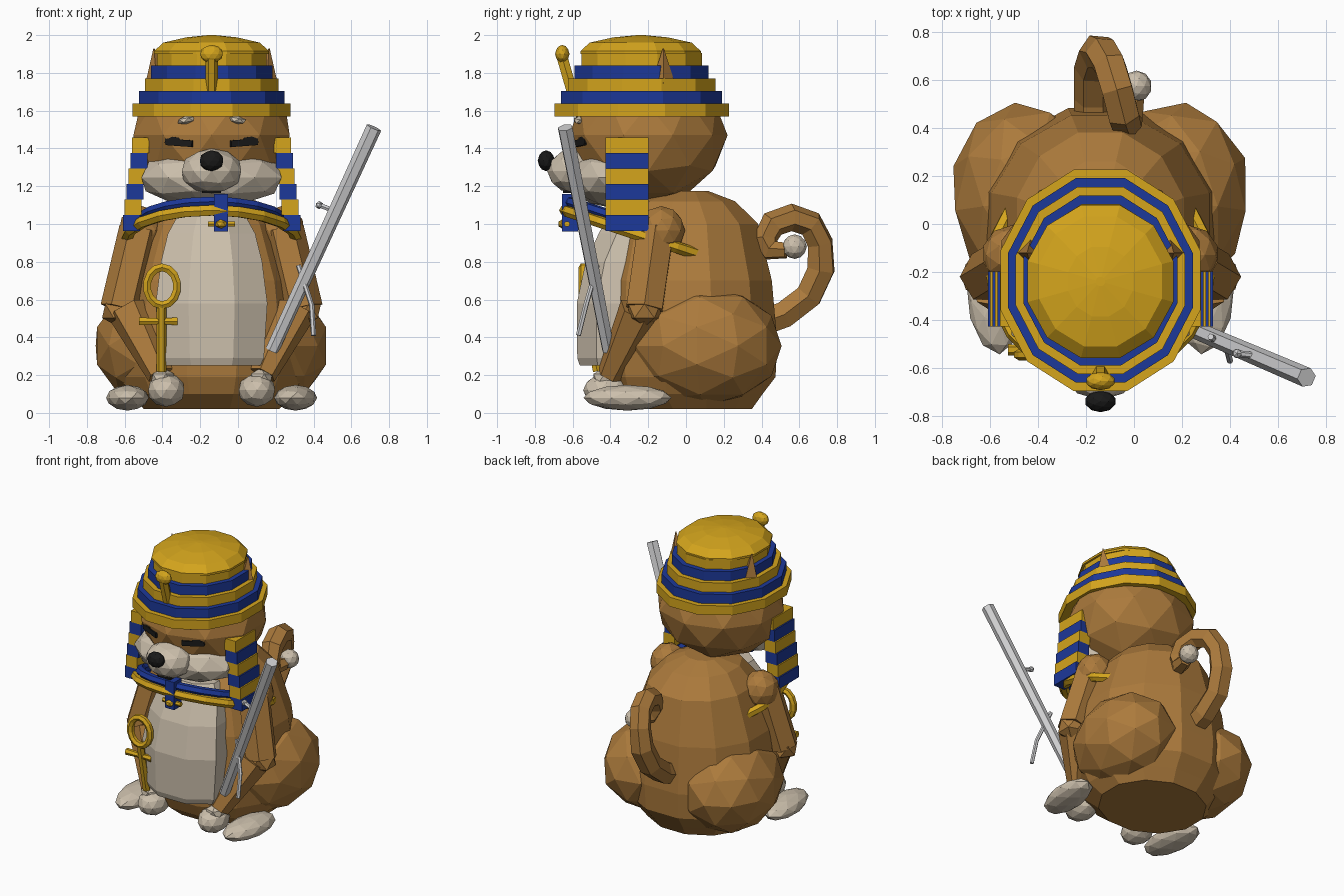
import bpy, bmesh
from math import sin, cos, pi, radians

cube = bpy.data.objects.get("Cube")
if cube:
    bpy.data.objects.remove(cube)

MID = -0.14  # centre line of the animal


def material(name, rgb):
    m = bpy.data.materials.new(name)
    m.use_nodes = True
    m.diffuse_color = (*rgb, 1)
    m.node_tree.nodes["Principled BSDF"].inputs["Base Color"].default_value = (*rgb, 1)
    return m


BROWN = material("brown fur", (0.41, 0.195, 0.045))
CREAM = material("cream fur", (0.60, 0.52, 0.41))
GOLD = material("gold", (0.66, 0.375, 0.012))
BLUE = material("royal blue", (0.012, 0.04, 0.32))
BLACK = material("black", (0.01, 0.01, 0.01))
STEEL = material("grey metal", (0.63, 0.63, 0.64))


def finish(name, bm, mat):
    bmesh.ops.recalc_face_normals(bm, faces=bm.faces)
    me = bpy.data.meshes.new(name)
    bm.to_mesh(me)
    bm.free()
    me.materials.append(mat)
    ob = bpy.data.objects.new(name, me)
    bpy.context.collection.objects.link(ob)
    return ob


def place(ob, at, size, turn):
    ob.location = (MID + at[0], at[1], at[2])
    ob.scale = size
    ob.rotation_euler = [radians(a) for a in turn]


def ball(name, at, size, mat, detail=2, turn=(0, 0, 0)):
    """Faceted ellipsoid; x is measured from the centre line."""
    bm = bmesh.new()
    bmesh.ops.create_icosphere(bm, subdivisions=detail, radius=1)
    place(finish(name, bm, mat), at, size, turn)


def box(name, at, size, mat, turn=(0, 0, 0)):
    bm = bmesh.new()
    bmesh.ops.create_cube(bm, size=1)
    place(finish(name, bm, mat), at, size, turn)


def loft(name, rings, sides, mat):
    """Skin elliptical rings given as (z, centre y, x radius, y radius)."""
    bm = bmesh.new()
    loops = []
    angles = [2 * pi * (i + 0.5) / sides for i in range(sides)]
    for z, cy, rx, ry in rings:
        loops.append([bm.verts.new((MID + rx * sin(a), cy - ry * cos(a), z)) for a in angles])
    for low, high in zip(loops, loops[1:]):
        for i in range(sides):
            j = (i + 1) % sides
            bm.faces.new((low[i], low[j], high[j], high[i]))
    bm.faces.new(loops[0])
    bm.faces.new(loops[-1])
    finish(name, bm, mat)


def tube(name, points, radius, mat, radii=None, closed=False, res=1):
    """Straight-edged pipe along points, x measured from the centre line."""
    cu = bpy.data.curves.new(name, "CURVE")
    cu.dimensions = "3D"
    cu.bevel_depth = radius
    cu.bevel_resolution = res
    cu.use_fill_caps = True
    sp = cu.splines.new("POLY")
    sp.points.add(len(points) - 1)
    for i, p in enumerate(points):
        sp.points[i].co = (MID + p[0], p[1], p[2], 1)
        sp.points[i].radius = radii[i] if radii else 1
    sp.use_cyclic_u = closed
    sp.use_smooth = False
    cu.materials.append(mat)
    ob = bpy.data.objects.new(name, cu)
    bpy.context.collection.objects.link(ob)
    bpy.ops.object.select_all(action="DESELECT")
    ob.select_set(True)
    bpy.context.view_layer.objects.active = ob
    bpy.ops.object.convert(target="MESH")


# Body and belly
loft("body", [(0.02, 0.02, 0.37, 0.34), (0.1, 0.0, 0.45, 0.42), (0.19, 0.015, 0.5, 0.475),
              (0.37, 0.015, 0.52, 0.485), (0.7, 0.01, 0.47, 0.46), (1.0, 0.01, 0.36, 0.385),
              (1.12, 0.0, 0.25, 0.27), (1.175, 0.02, 0.12, 0.1)], 12, BROWN)
loft("belly", [(0.25, -0.4, 0.28, 0.175), (0.29, -0.4, 0.3, 0.19), (0.58, -0.4, 0.32, 0.193),
               (0.8, -0.36, 0.29, 0.185), (0.95, -0.3, 0.25, 0.175), (1.05, -0.27, 0.19, 0.15)], 8, CREAM)

# Limbs
for s, side in ((-1, "right"), (1, "left")):
    ball(side + "_thigh", (s * 0.3, 0.1, 0.355), (0.325, 0.32, 0.41), BROWN, 2, (90, 0, s * -8))
    ball(side + "_foot", (s * 0.445, -0.31, 0.08), (0.112, 0.235, 0.068), CREAM, 2, (0, 0, s * -6))
    ball(side + "_shoulder", (s * 0.37, -0.13, 0.965), (0.125, 0.125, 0.13), BROWN)
    tube(side + "_upper_arm", [(s * 0.38, -0.16, 0.97), (s * 0.48, -0.22, 0.55)], 0.11, BROWN)
    ball(side + "_elbow", (s * 0.49, -0.22, 0.54), (0.1, 0.1, 0.085), BROWN, 1)
    tube(side + "_forearm", [(s * 0.43, -0.24, 0.54), (s * 0.27, -0.4, 0.2)], 0.12, BROWN, (1, 0.6))
    ball(side + "_wrist", (s * 0.26, -0.43, 0.18), (0.07, 0.07, 0.06), CREAM, 1)
    ball(side + "_front_paw", (s * 0.24, -0.42, 0.12), (0.1, 0.125, 0.088), CREAM)

# Tail, curling forward to a pale tip
tube("tail", [(-0.03, 0.38, 0.47), (-0.03, 0.52, 0.52), (-0.03, 0.65, 0.62), (-0.01, 0.715, 0.76),
              (0.01, 0.71, 0.9), (0.04, 0.66, 1.0), (0.07, 0.56, 1.035), (0.095, 0.46, 1.0),
              (0.105, 0.42, 0.92), (0.12, 0.45, 0.86), (0.14, 0.53, 0.86)], 0.073, BROWN,
     [1.1] * 4 + [1] * 4 + [0.95, 0.8, 0.6])
ball("tail_tip", (0.15, 0.575, 0.88), (0.065, 0.065, 0.065), CREAM)

# Head and face
ball("head", (0, -0.2, 1.47), (0.435, 0.42, 0.36), BROWN)
ball("cheeks", (0, -0.39, 1.245), (0.39, 0.235, 0.16), CREAM)
ball("snout", (0, -0.585, 1.28), (0.165, 0.15, 0.12), CREAM)
ball("nose", (0, -0.74, 1.335), (0.065, 0.045, 0.055), BLACK)
box("mouth", (0, -0.6, 1.17), (0.1, 0.1, 0.012), BLACK)
for s, side in ((-1, "right"), (1, "left")):
    box(side + "_eye", (s * 0.165, -0.545, 1.43), (0.15, 0.05, 0.035), BLACK, (0, s * -4, s * 22))
    box(side + "_eye_corner", (s * 0.2, -0.53, 1.442), (0.08, 0.05, 0.04), BLACK, (0, s * -8, s * 22))
    ball(side + "_eyebrow", (s * 0.135, -0.56, 1.55), (0.052, 0.04, 0.022), CREAM, 1, (0, s * 10, 0))
    tube(side + "_ear", [(s * 0.29, -0.12, 1.75), (s * 0.305, -0.12, 1.93)], 0.06, BROWN, (1, 0.05), res=0)

# Headdress: stacked bands stepping inward under a low dome
for i in range(5):
    z, rx, ry = 1.57 + 0.067 * i, 0.432 - 0.033 * i, 0.478 - 0.037 * i
    loft("headdress_band_%d" % (i + 1), [(z, -0.235, rx, ry), (z + 0.067, -0.235, rx, ry)],
         12, BLUE if i % 2 else GOLD)
loft("headdress_dome", [(1.9, -0.24, 0.315, 0.33), (1.915, -0.24, 0.315, 0.33), (1.96, -0.24, 0.265, 0.28),
                        (1.988, -0.24, 0.14, 0.15), (2.0, -0.24, 0.02, 0.02)], 12, GOLD)
tube("headdress_stem", [(0, -0.6, 1.69), (0, -0.655, 1.88)], 0.033, GOLD)
ball("headdress_knob", (0, -0.655, 1.9), (0.062, 0.038, 0.048), GOLD)

# Striped side flaps, leaning outward toward the bottom
for s, side in ((-1, "right"), (1, "left")):
    for i in range(6):
        box("%s_flap_stripe_%d" % (side, i + 1), (s * (0.375 + 0.01 * i), -0.313, 1.418 - 0.0825 * i),
            (0.09, 0.228, 0.0825), BLUE if i % 2 else GOLD)

# Collar: tilted rings sinking into the back
for name, mat, z0, y0, rx, ry, r in (("gold_collar", GOLD, 1.072, -0.64, 0.45, 0.45, 0.032),
                                     ("blue_collar", BLUE, 1.118, -0.62, 0.39, 0.36, 0.03)):
    ring = []
    for i in range(20):
        a = 2 * pi * i / 20
        depth = ry * (1 - cos(a))
        ring.append((rx * sin(a), y0 + depth, z0 - 0.33 * depth))
    tube(name, ring, r, mat, closed=True)
box("pendant", (0.05, -0.615, 1.06), (0.075, 0.085, 0.2), BLUE)
tube("pendant_bar", [(-0.02, -0.63, 1.0), (0.125, -0.63, 1.0)], 0.016, GOLD)
ball("pendant_bead", (0.05, -0.655, 1.0), (0.035, 0.025, 0.025), GOLD, 1)

# Looped cross held in the right paw, leaning forward clear of the belly
loop = []
for i in range(14):
    a = 2 * pi * i / 14
    loop.append((-0.262 + 0.08 * sin(a), -0.545, 0.67 + 0.1 * cos(a)))
tube("cross_loop", loop, 0.024, GOLD, closed=True)
tube("cross_shaft", [(-0.265, -0.54, 0.57), (-0.265, -0.47, 0.22)], 0.026, GOLD)
tube("cross_bar", [(-0.385, -0.525, 0.485), (-0.265, -0.525, 0.485), (-0.18, -0.525, 0.485)],
     0.024, GOLD, (1, 0.7, 1))

# Metal staff held in the left paw
tube("staff", [(0.32, -0.41, 0.33), (0.86, -0.64, 1.51)], 0.042, STEEL, (0.85, 1))
tube("staff_prong", [(0.46, -0.47, 0.78), (0.53, -0.53, 0.57), (0.54, -0.57, 0.41)], 0.014, STEEL)
tube("staff_peg", [(0.65, -0.55, 1.07), (0.57, -0.54, 1.1)], 0.014, STEEL)
ball("staff_peg_knob", (0.57, -0.54, 1.1), (0.022, 0.022, 0.022), STEEL, 1)
